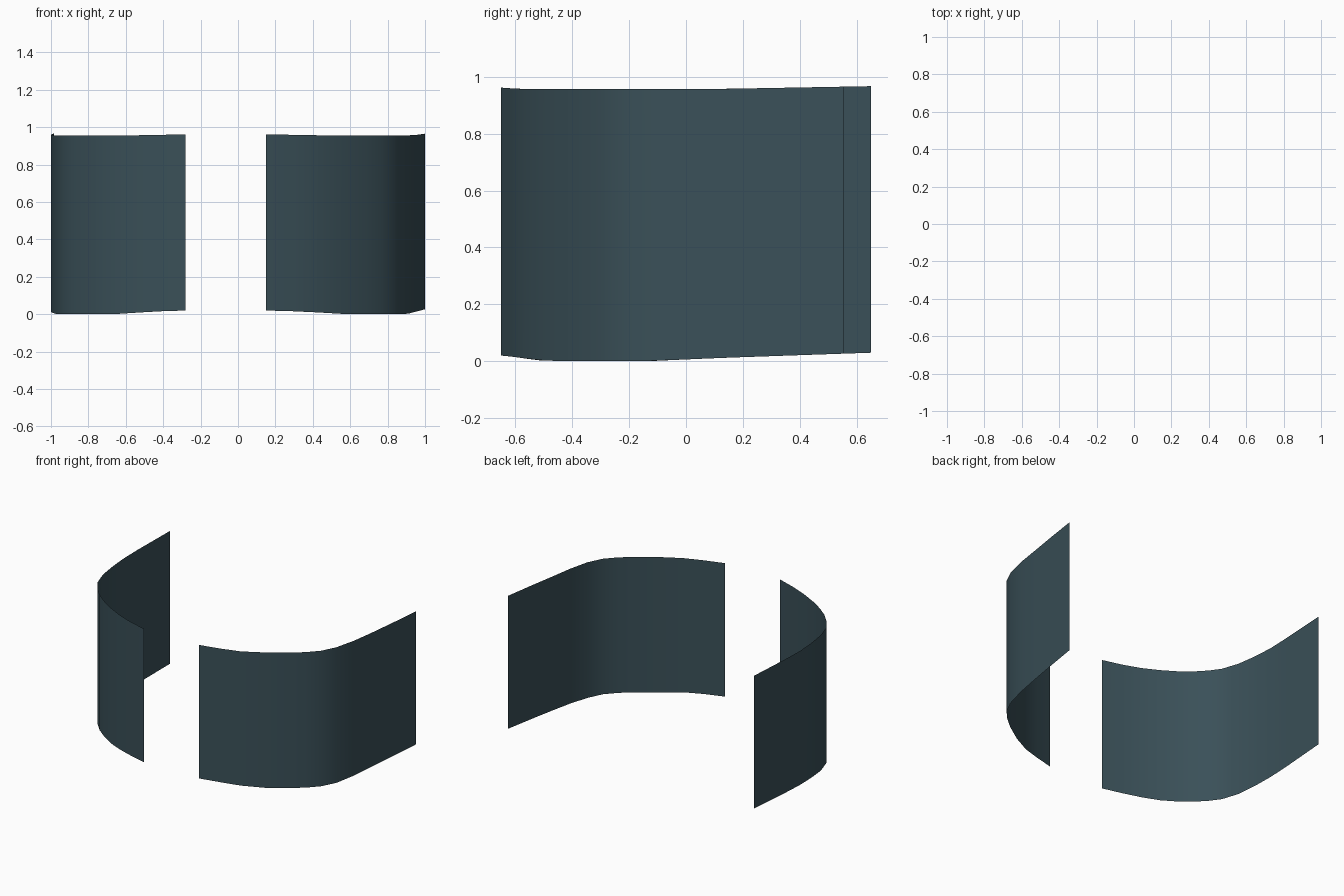
import bpy, bmesh

if "Cube" in bpy.data.objects:
    bpy.data.objects.remove(bpy.data.objects["Cube"])

mat = bpy.data.materials.new("dark slate teal")
mat.diffuse_color = (0.042, 0.080, 0.098, 1)
mat.use_nodes = True
mat.node_tree.nodes["Principled BSDF"].inputs["Base Color"].default_value = mat.diffuse_color

# edge heights along the depth: (y, z)
BOTTOM = [(-.65, .02), (-.61, .016), (-.51, .002), (-.14, .0), (.1, .011), (.65, .03)]
TOP = [(-.65, .962), (-.58, .957), (.1, .957), (.65, .967)]


def height(table, y):
    for (y0, z0), (y1, z1) in zip(table, table[1:]):
        if y <= y1:
            t = max(0, (y - y0) / (y1 - y0))
            return z0 + (z1 - z0) * t
    return table[-1][1]


def curved_panel(name, path):
    """Thin upright sheet following a plan path, outward face to the right of travel."""
    bm = bmesh.new()
    low = [bm.verts.new((x, y, height(BOTTOM, y))) for x, y in path]
    high = [bm.verts.new((x, y, height(TOP, y))) for x, y in path]
    for i in range(len(path) - 1):
        f = bm.faces.new((low[i], low[i + 1], high[i + 1], high[i]))
        f.smooth = True
    me = bpy.data.meshes.new(name)
    bm.to_mesh(me)
    bm.free()
    me.materials.append(mat)
    ob = bpy.data.objects.new(name, me)
    bpy.context.collection.objects.link(ob)
    return ob


# right wraparound panel, front to back
curved_panel("right_panel", [
    (.15, -.65), (.29, -.612), (.42, -.568), (.56, -.49), (.69, -.402), (.77, -.335),
    (.835, -.265), (.885, -.165), (.92, -.02), (.944, .14), (.971, .33), (1, .555)])

# left wraparound panel, back to front so its normals face outward
curved_panel("left_panel", [
    (-.28, -.65), (-.41, -.61), (-.53, -.562), (-.64, -.505), (-.73, -.448), (-.81, -.385),
    (-.88, -.31), (-.93, -.24), (-.97, -.12), (-.99, .02), (-1, .16), (-.998, .32),
    (-.985, .65)][::-1])
